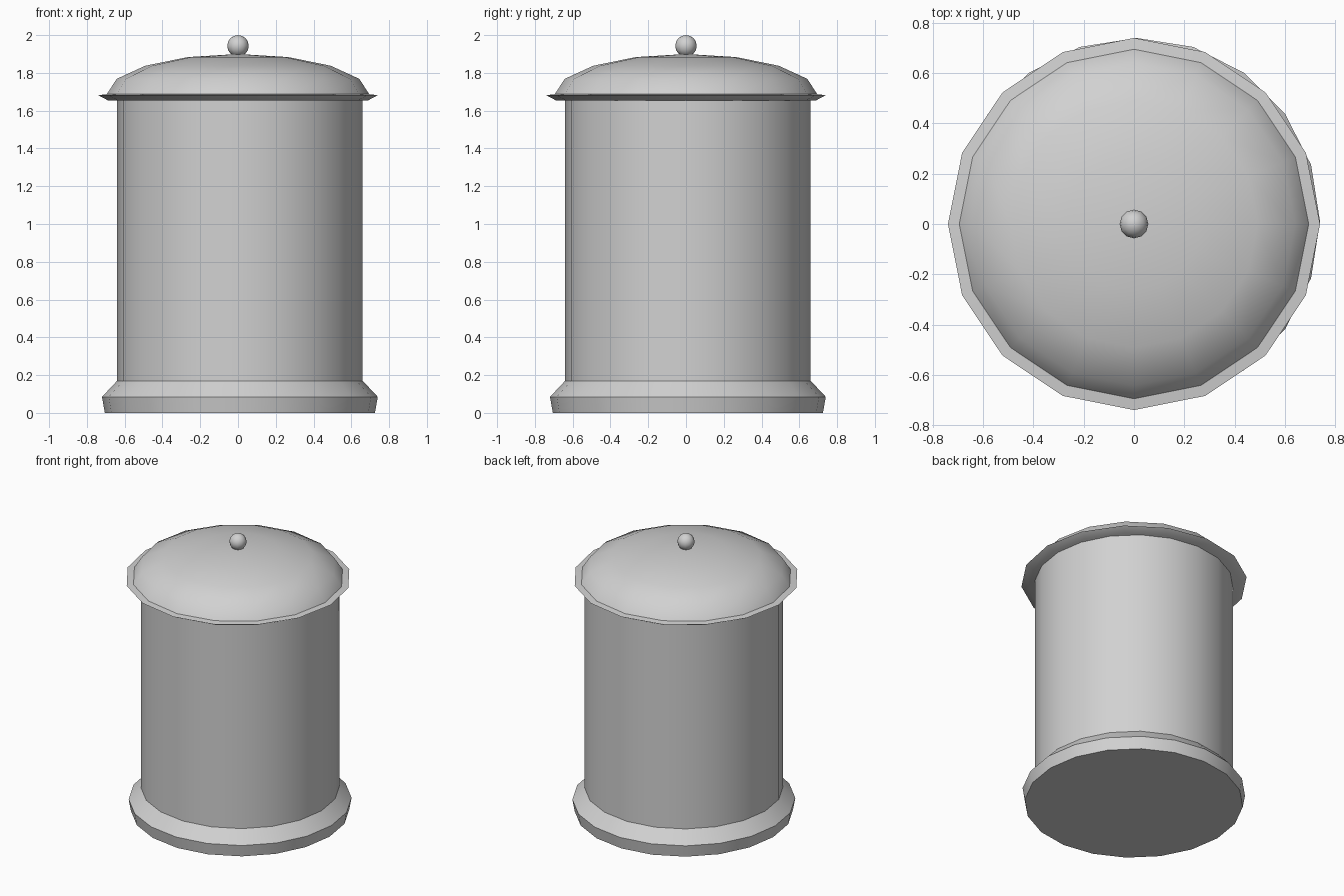
import bpy, bmesh, math

cube = bpy.data.objects.get("Cube")
if cube:
    bpy.data.objects.remove(cube, do_unlink=True)

# Single grey finish
grey = bpy.data.materials.new("light_grey")
grey.use_nodes = True
colour = (0.64, 0.64, 0.64, 1.0)
grey.diffuse_color = colour
grey.node_tree.nodes["Principled BSDF"].inputs["Base Color"].default_value = colour


def lathe(name, profile, sides, centre=(0.0, 0.0)):
    """Turn a list of (radius, z), running bottom to top, into a closed solid."""
    bm = bmesh.new()
    rings = []
    for r, z in profile:
        if r < 1e-5:
            rings.append([bm.verts.new((0, 0, z))])
        else:
            rings.append([bm.verts.new((r * math.cos(math.tau * i / sides),
                                        r * math.sin(math.tau * i / sides), z))
                          for i in range(sides)])
    for low, high in zip(rings, rings[1:]):
        for i in range(sides):
            j = (i + 1) % sides
            if len(low) == 1:
                bm.faces.new((low[0], high[j], high[i]))
            elif len(high) == 1:
                bm.faces.new((low[i], low[j], high[0]))
            else:
                bm.faces.new((low[i], low[j], high[j], high[i]))
    if len(rings[0]) > 1:
        bm.faces.new(rings[0][::-1])
    if len(rings[-1]) > 1:
        bm.faces.new(rings[-1])
    bmesh.ops.recalc_face_normals(bm, faces=bm.faces[:])
    mesh = bpy.data.meshes.new(name)
    bm.to_mesh(mesh)
    bm.free()
    mesh.materials.append(grey)
    obj = bpy.data.objects.new(name, mesh)
    obj.location = (*centre, 0)
    bpy.context.collection.objects.link(obj)
    bpy.ops.object.select_all(action="DESELECT")
    obj.select_set(True)
    bpy.context.view_layer.objects.active = obj
    bpy.ops.object.shade_smooth_by_angle(angle=math.radians(40))
    return obj


def arc(radius, height, z, start, end, steps):
    """Elliptical profile points between two elevations in degrees."""
    angles = [math.radians(start + (end - start) * i / steps) for i in range(steps + 1)]
    return [(radius * math.cos(a), z + height * math.sin(a)) for a in angles]


# The drum and its foot stand very slightly off the lid's axis
OFFSET = (0.01, 0.01)
lathe("base", [(0.715, 0.0), (0.73, 0.085), (0.65, 0.17)], 20, OFFSET)
lathe("body", [(0.65, 0.16), (0.65, 1.66)], 20, OFFSET)

# Domed lid with a thin flared rim
lathe("lid", [(0.69, 1.655), (0.74, 1.682)] + arc(0.695, 0.213, 1.687, 0, 90, 4), 16)

# Ball knob
lathe("knob", arc(0.057, 0.057, 1.943, -90, 90, 8), 12)
